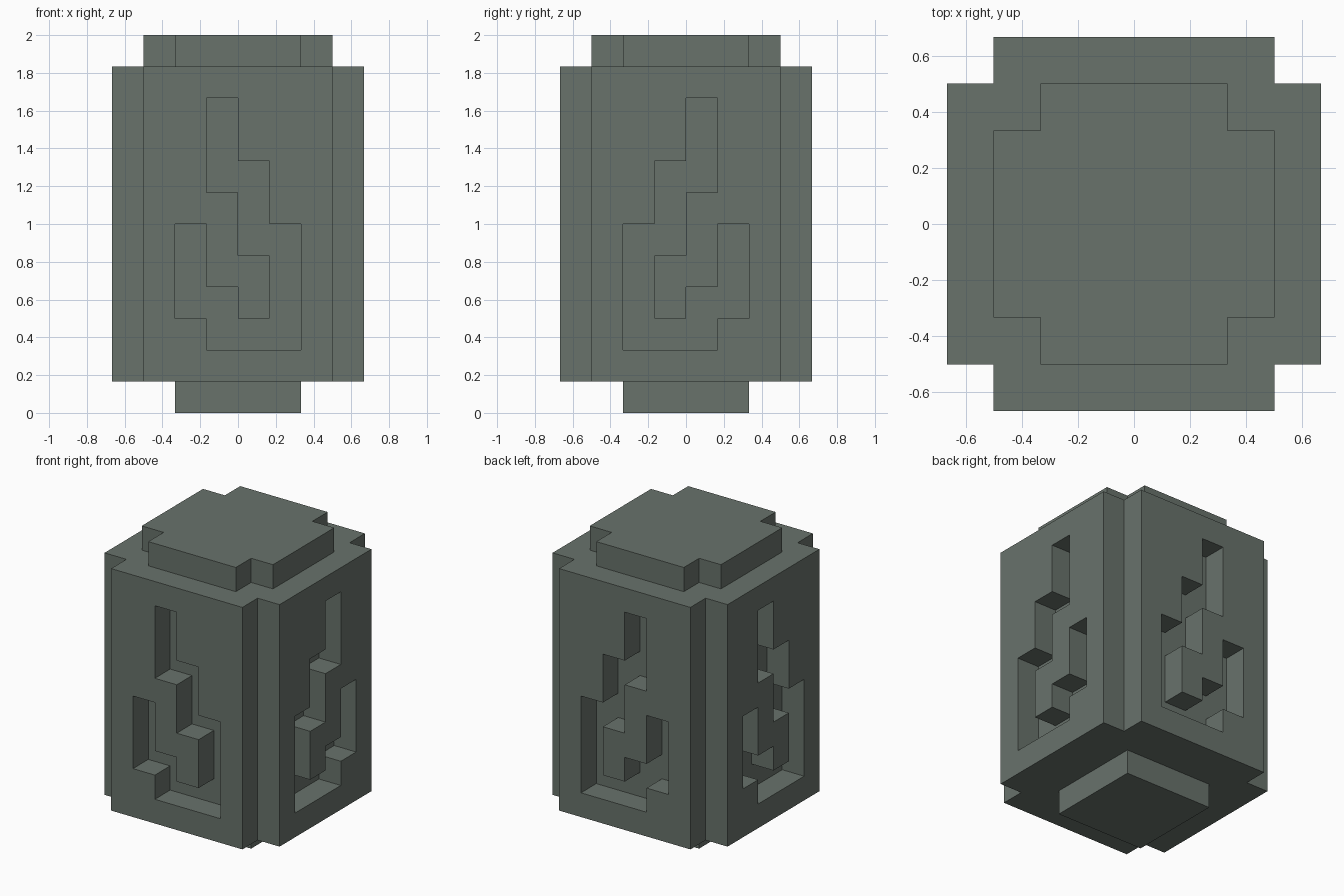
import bpy, bmesh

U = 1 / 6  # grid unit of the blocky design

cube = bpy.data.objects.get("Cube")
if cube:
    bpy.data.objects.remove(cube, do_unlink=True)

COLOUR = (0.14, 0.17, 0.148, 1)
stone = bpy.data.materials.new("grey_green_stone")
stone.diffuse_color = COLOUR
stone.use_nodes = True
stone.node_tree.nodes["Principled BSDF"].inputs["Base Color"].default_value = COLOUR


def prism(bm, start, end):
    """Closed solid between two matching outlines, given in grid units."""
    a = [bm.verts.new([c * U for c in p]) for p in start]
    b = [bm.verts.new([c * U for c in p]) for p in end]
    bm.faces.new(a)
    bm.faces.new(b[::-1])
    for i in range(len(a)):
        j = (i + 1) % len(a)
        bm.faces.new((a[j], a[i], b[i], b[j]))


def finish(name, bm):
    bmesh.ops.recalc_face_normals(bm, faces=bm.faces)
    mesh = bpy.data.meshes.new(name)
    bm.to_mesh(mesh)
    bm.free()
    mesh.materials.append(stone)
    obj = bpy.data.objects.new(name, mesh)
    bpy.context.collection.objects.link(obj)
    return obj


def block(name, outline, z0, z1):
    bm = bmesh.new()
    prism(bm, [(x, y, z0) for x, y in outline], [(x, y, z1) for x, y in outline])
    return finish(name, bm)


def notched(r):
    """Square of half-width r with one-unit square notches at the corners."""
    n = r - 1
    quarter = [(r, -n), (r, n), (n, n)]
    points = []
    for _ in range(4):
        points += quarter
        quarter = [(-y, x) for x, y in quarter]
    return points


# Stacked blocks
block("base", [(-2, -2), (2, -2), (2, 2), (-2, 2)], 0, 1)
body = block("body", notched(4), 1, 11)
block("cap", notched(3), 11, 12)

# Flame outline (across, height), carved one unit deep into each side
FLAME = [(-1, 10), (0, 10), (0, 8), (1, 8), (1, 6), (2, 6), (2, 2), (-1, 2),
         (-1, 3), (-2, 3), (-2, 6), (-1, 6), (-1, 4), (0, 4), (0, 3), (1, 3),
         (1, 5), (0, 5), (0, 7), (-1, 7)]
bm = bmesh.new()
for side in (-1, 1):
    near, far = 3 * side, 4.5 * side
    # front and back
    prism(bm, [(h, near, z) for h, z in FLAME], [(h, far, z) for h, z in FLAME])
    # left and right
    prism(bm, [(near, -h, z) for h, z in FLAME], [(far, -h, z) for h, z in FLAME])
cutter = finish("flame_cutter", bm)
cutter.hide_render = True

carve = body.modifiers.new("carve_flames", 'BOOLEAN')
carve.operation = 'DIFFERENCE'
carve.solver = 'EXACT'
carve.object = cutter
bpy.context.view_layer.objects.active = body
bpy.ops.object.modifier_apply(modifier=carve.name)
bpy.data.objects.remove(cutter, do_unlink=True)
